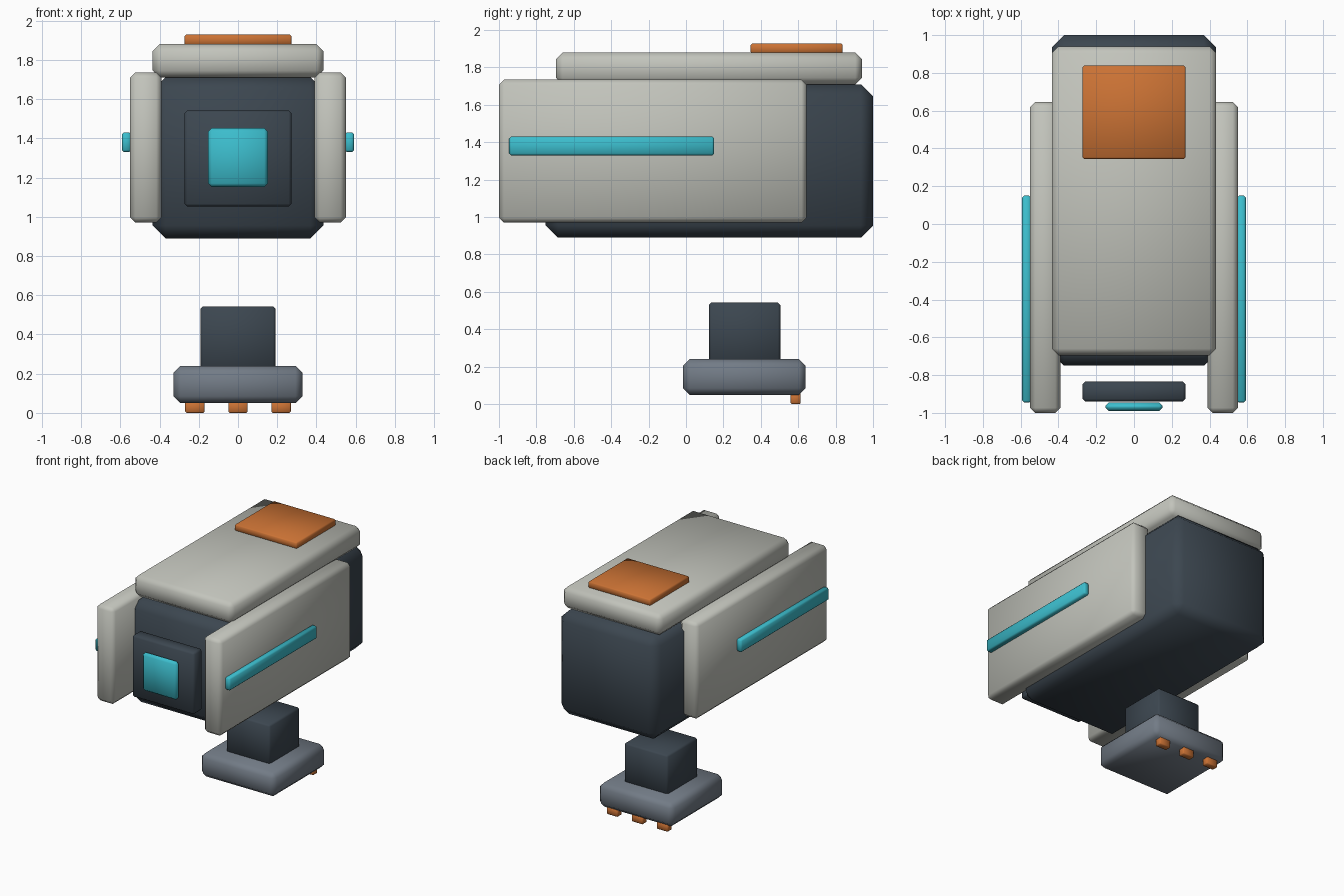
import bpy
import bmesh

cube = bpy.data.objects.get("Cube")
if cube:
    bpy.data.objects.remove(cube, do_unlink=True)


def make_material(name, rgb):
    mat = bpy.data.materials.new(name)
    mat.use_nodes = True
    color = (*rgb, 1.0)
    mat.diffuse_color = color
    mat.node_tree.nodes["Principled BSDF"].inputs["Base Color"].default_value = color
    return mat


shell = make_material("pale grey shell", (0.54, 0.55, 0.50))
dark = make_material("dark slate", (0.045, 0.062, 0.08))
steel = make_material("steel grey", (0.17, 0.20, 0.24))
orange = make_material("orange", (0.60, 0.17, 0.035))
cyan = make_material("cyan light", (0.045, 0.51, 0.61))


def chamfered_box(name, x, y, z, bevel, mat):
    """Box spanning the given (min, max) ranges with softly shaded chamfers."""
    spans = (x, y, z)
    bm = bmesh.new()
    bmesh.ops.create_cube(bm, size=1.0)
    bmesh.ops.scale(bm, vec=[b - a for a, b in spans], verts=bm.verts)
    mesh = bpy.data.meshes.new(name)
    bm.to_mesh(mesh)
    bm.free()
    mesh.materials.append(mat)
    mesh.shade_smooth()
    obj = bpy.data.objects.new(name, mesh)
    obj.location = [(a + b) / 2 for a, b in spans]
    bpy.context.scene.collection.objects.link(obj)
    mod = obj.modifiers.new("chamfer", "BEVEL")
    mod.width = bevel
    mod.segments = 1
    mod.limit_method = "NONE"
    return obj


def both_sides(name, x, y, z, bevel, mat):
    chamfered_box("left_" + name, x, y, z, bevel, mat)
    chamfered_box("right_" + name, (-x[1], -x[0]), y, z, bevel, mat)


# Main housing and roof
chamfered_box("housing", (-0.435, 0.435), (-0.75, 1.0), (0.89, 1.71), 0.065, dark)
chamfered_box("roof", (-0.435, 0.435), (-0.695, 0.94), (1.71, 1.88), 0.035, shell)
chamfered_box("roof_hatch", (-0.273, 0.273), (0.345, 0.838), (1.875, 1.928), 0.008, orange)

# Side armour with light strips
both_sides("side_panel", (0.39, 0.55), (-1.0, 0.645), (0.97, 1.735), 0.027, shell)
both_sides("light_strip", (0.545, 0.592), (-0.945, 0.15), (1.33, 1.43), 0.01, cyan)

# Front bezel and lens
chamfered_box("front_bezel", (-0.273, 0.273), (-0.94, -0.835), (1.052, 1.542), 0.014, dark)
chamfered_box("front_lens", (-0.152, 0.152), (-0.99, -0.945), (1.152, 1.452), 0.018, cyan)

# Mount, base and contact feet
chamfered_box("mount_block", (-0.192, 0.192), (0.123, 0.505), (0.225, 0.543), 0.013, dark)
chamfered_box("base", (-0.328, 0.328), (-0.015, 0.64), (0.05, 0.24), 0.035, steel)
for label, cx in (("right", -0.22), ("middle", 0.0), ("left", 0.22)):
    chamfered_box(label + "_contact", (cx - 0.049, cx + 0.049), (0.56, 0.613), (0.0, 0.06), 0.006, orange)
